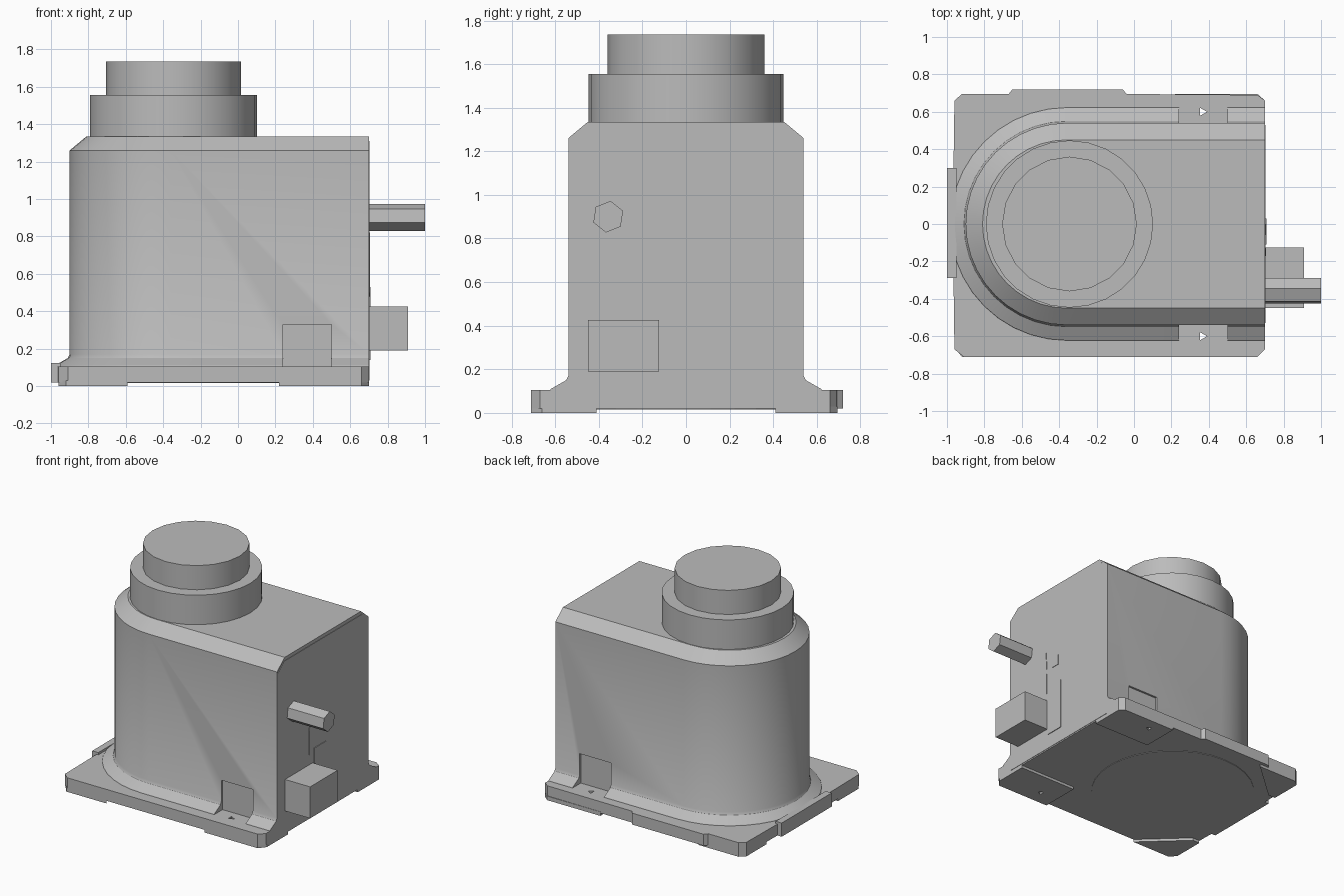
import bpy, bmesh
from math import pi, sin, cos

cube = bpy.data.objects.get("Cube")
if cube:
    bpy.data.objects.remove(cube)

grey = bpy.data.materials.new("plain_grey")
grey.use_nodes = True
grey.diffuse_color = (0.5, 0.5, 0.5, 1)
grey.node_tree.nodes["Principled BSDF"].inputs["Base Color"].default_value = (0.5, 0.5, 0.5, 1)


def loft(name, rings):
    """Skin matching closed rings of points and cap both ends."""
    bm = bmesh.new()
    loops = [[bm.verts.new(p) for p in ring] for ring in rings]
    n = len(loops[0])
    for a, b in zip(loops, loops[1:]):
        for i in range(n):
            j = (i + 1) % n
            bm.faces.new((a[i], a[j], b[j], b[i]))
    bm.faces.new(loops[0])
    bm.faces.new(loops[-1])
    bmesh.ops.recalc_face_normals(bm, faces=bm.faces)
    mesh = bpy.data.meshes.new(name)
    bm.to_mesh(mesh)
    bm.free()
    mesh.materials.append(grey)
    ob = bpy.data.objects.new(name, mesh)
    bpy.context.collection.objects.link(ob)
    return ob


def slab(name, outline, z0, z1):
    return loft(name, [[(x, y, z) for x, y in outline] for z in (z0, z1)])


def side_slab(name, outline, x0, x1):
    return loft(name, [[(x, y, z) for y, z in outline] for x in (x0, x1)])


def box(name, xs, ys, zs):
    x0, x1 = xs
    y0, y1 = ys
    return slab(name, [(x0, y0), (x1, y0), (x1, y1), (x0, y1)], *zs)


def circle(cx, cy, r, n):
    return [(cx + r * cos(2 * pi * i / n), cy + r * sin(2 * pi * i / n)) for i in range(n)]


def activate(ob):
    bpy.ops.object.select_all(action='DESELECT')
    ob.select_set(True)
    bpy.context.view_layer.objects.active = ob


def cut(ob, cutter):
    mod = ob.modifiers.new("cut", 'BOOLEAN')
    mod.operation = 'DIFFERENCE'
    mod.solver = 'EXACT'
    mod.object = cutter
    activate(ob)
    bpy.ops.object.modifier_apply(modifier=mod.name)
    bpy.data.objects.remove(cutter)


def smooth(ob):
    activate(ob)
    bpy.ops.object.shade_smooth_by_angle(angle=pi / 6)


CX, R, END = -0.36, 0.54, 0.7


def d_ring(offset, z, n=20):
    """Rounded on the left, square on the right."""
    r = R + offset
    arc = [(CX - r * sin(pi * i / n), r * cos(pi * i / n), z) for i in range(n + 1)]
    return [(END, r, z)] + arc + [(END, -r, z)]


# Housing with flared foot and sloped shoulder
housing = loft("housing", [d_ring(o, z) for o, z in
               ((0.09, 0.09), (0.08, 0.11), (0.01, 0.15), (0, 0.17), (0, 1.26), (-0.09, 1.335))])
for s in (-1, 1):
    ys = sorted((s * 0.525, s * 0.8))
    cut(housing, box("notch_cutter", (0.24, 0.5), ys, (0.05, 0.33)))
smooth(housing)

# Stepped round cap
collar_outline = circle(-0.345, 0, 0.447, 28)
smooth(slab("cap_collar", collar_outline, 1.3, 1.555))
smooth(slab("cap_top", circle(-0.345, 0, 0.36, 20), 1.54, 1.735))

# Base plate with chamfered corners and shallow tabs
plate = slab("base_plate", [
    (0.66, -0.71), (0.7, -0.67), (0.7, 0.66), (0.66, 0.69), (-0.04, 0.695), (-0.06, 0.72),
    (-0.65, 0.72), (-0.67, 0.695), (-0.92, 0.695), (-0.96, 0.66), (-0.965, 0.3), (-1, 0.3),
    (-1, -0.29), (-0.965, -0.29), (-0.96, -0.67), (-0.91, -0.71)], 0.02, 0.105)
for s in (-1, 1):
    cut(plate, slab("hole_cutter", circle(0.365, s * 0.6, 0.025, 3), -0.1, 0.3))
slab("base_disc", circle(CX, 0, 0.58, 32), 0.016, 0.03)
box("rear_left_rim", (-1, -0.95), (-0.29, 0.3), (0.1, 0.122))

# Corner feet
for s, side in ((-1, "front"), (1, "rear")):
    e = 0.695 if s > 0 else 0.71
    foot = slab(side + "_left_foot", [(0.22, s * 0.41), (0.7, s * 0.41), (0.7, s * 0.66),
                (0.66, s * e), (0.22, s * e)], 0, 0.03)
    cut(foot, slab("hole_cutter", circle(0.365, s * 0.6, 0.025, 3), -0.1, 0.3))
    slab(side + "_right_foot", [(-0.59, s * e), (-0.92, s * e), (-0.96, s * 0.66),
         (-0.96, s * 0.42), (-0.9, s * 0.42)], 0, 0.03)

# Flat end cover with small details
side_slab("end_cover", [(-0.53, 0.03), (0.53, 0.03), (0.53, 1.25), (0.46, 1.31),
          (-0.46, 1.31), (-0.53, 1.25)], 0.695, 0.703)
box("end_panel", (0.7, 0.708), (-0.11, 0.03), (0.14, 0.53))
side_slab("end_slit", [(-0.17, 0.5), (-0.13, 0.48), (-0.125, 0.67), (-0.135, 0.82), (-0.17, 0.68)],
          0.7, 0.707)
box("end_button", (0.7, 0.707), (-0.06, 0), (0.67, 0.75))

# Connector block and six-sided shaft
box("connector_block", (0.69, 0.91), (-0.45, -0.125), (0.19, 0.425))
hexagon = [(-0.357 + 0.073 * sin(pi * i / 3 + 0.15), 0.9 + 0.073 * cos(pi * i / 3 + 0.15))
           for i in range(6)]
side_slab("shaft", hexagon, 0.68, 1.0)
